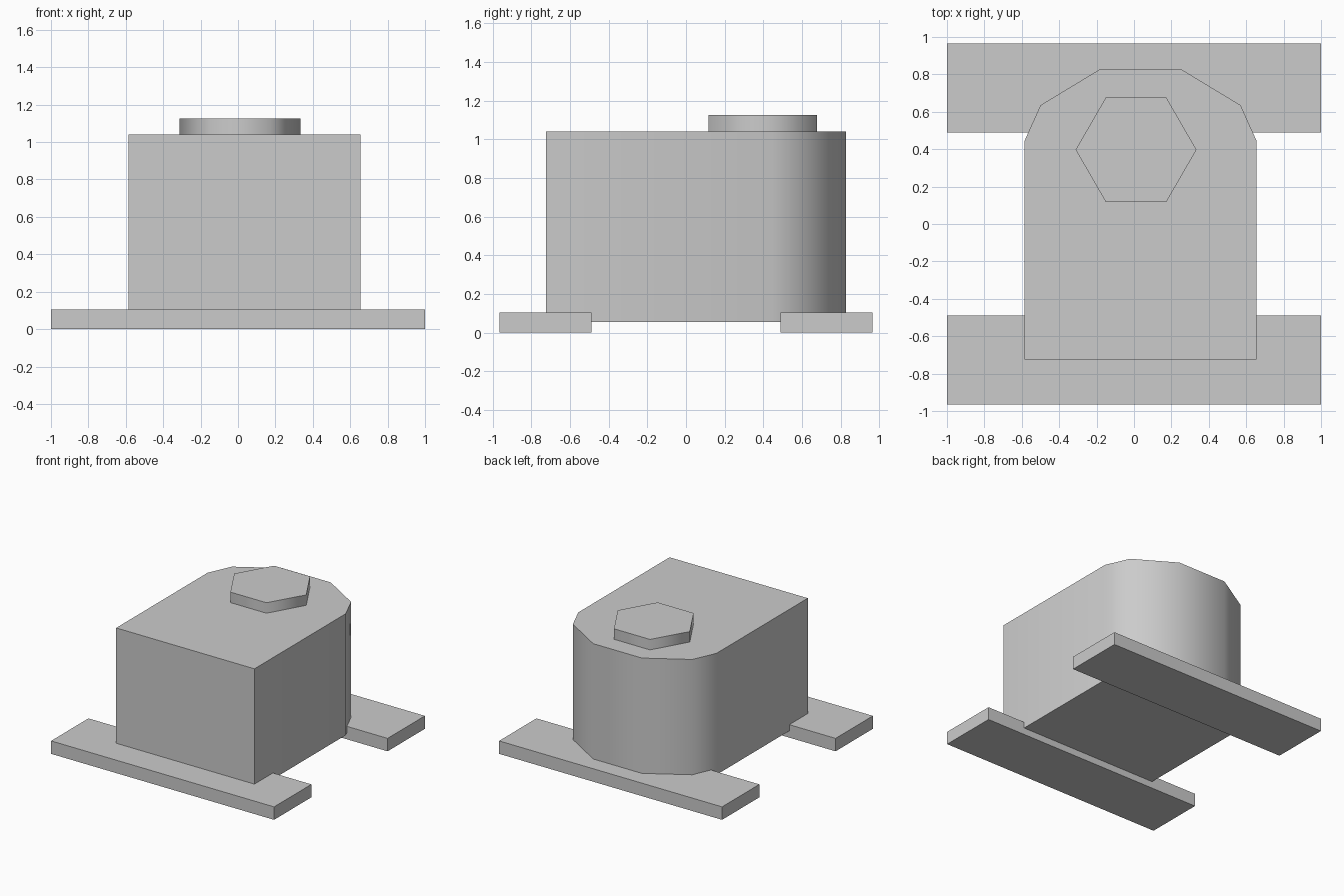
import bpy
import math
from math import cos, sin

default_cube = bpy.data.objects.get("Cube")
if default_cube:
    bpy.data.objects.remove(default_cube, do_unlink=True)

# Single plain grey
grey = bpy.data.materials.new("plain grey")
grey.use_nodes = True
grey.diffuse_color = (0.6, 0.6, 0.6, 1)
grey.node_tree.nodes["Principled BSDF"].inputs["Base Color"].default_value = (0.6, 0.6, 0.6, 1)


def prism(name, outline, bottom, top):
    """Extrude a counter-clockwise outline between two heights."""
    n = len(outline)
    verts = [(x, y, z) for z in (bottom, top) for x, y in outline]
    faces = [tuple(reversed(range(n))), tuple(range(n, 2 * n))]
    faces += [(i, (i + 1) % n, (i + 1) % n + n, i + n) for i in range(n)]
    mesh = bpy.data.meshes.new(name)
    mesh.from_pydata(verts, [], faces)
    mesh.materials.append(grey)
    obj = bpy.data.objects.new(name, mesh)
    bpy.context.collection.objects.link(obj)
    bpy.ops.object.select_all(action="DESELECT")
    obj.select_set(True)
    bpy.context.view_layer.objects.active = obj
    # Smooth around the side walls, sharp at the rims and square corners
    bpy.ops.object.shade_smooth_by_angle(angle=math.radians(65))
    return obj


def rectangle(x0, x1, y0, y1):
    return [(x0, y0), (x1, y0), (x1, y1), (x0, y1)]


# Base rails under the front and back
prism("front_rail", rectangle(-1, 1, -0.966, -0.488), 0, 0.105)
prism("back_rail", rectangle(-1, 1, 0.488, 0.966), 0, 0.105)

# Housing: square front, faceted round back, mirrored about its own centre line
centre = 0.035
half = [(0.62, -0.725), (0.62, 0.445), (0.535, 0.635), (0.218, 0.827)]
outline = [(centre + x, y) for x, y in half]
outline += [(centre - x, y) for x, y in reversed(half)]
prism("housing", outline, 0.055, 1.04)

# Hexagonal cap on top
angles = [math.radians(60 * i) for i in range(6)]
prism("hex_cap", [(0.011 + 0.323 * cos(a), 0.397 + 0.323 * sin(a)) for a in angles], 1.04, 1.125)
